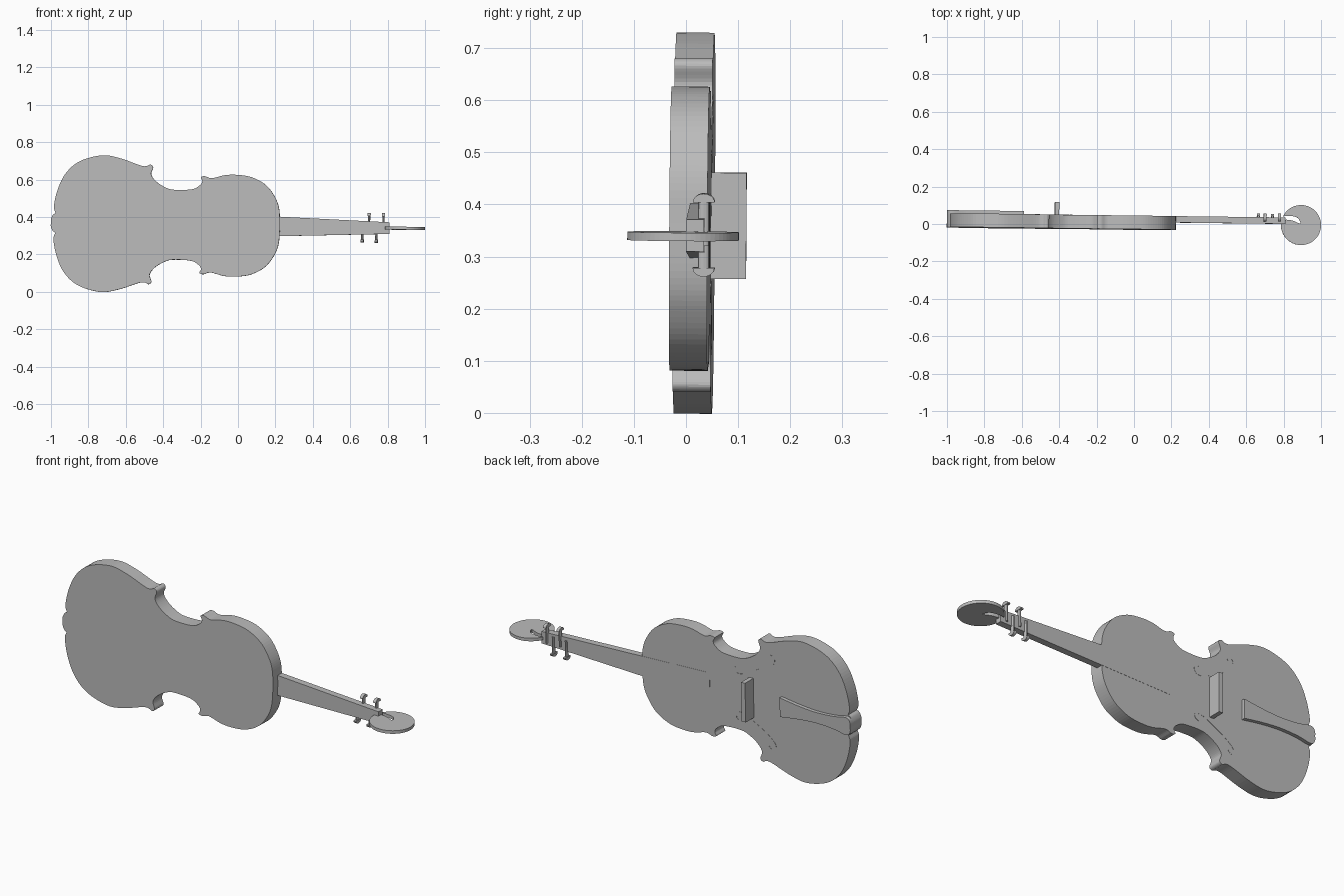
import bpy, bmesh, math
from mathutils import Matrix, Vector

cube = bpy.data.objects.get("Cube")
if cube:
    bpy.data.objects.remove(cube, do_unlink=True)

grey = bpy.data.materials.new("plain grey")
grey.use_nodes = True
tone = (0.5, 0.5, 0.5, 1)
grey.diffuse_color = tone
grey.node_tree.nodes["Principled BSDF"].inputs["Base Color"].default_value = tone

# Instrument frame: x along the neck, y out of the soundboard, z across
FRAME = Matrix(((1, 0.012, 0.0155, 0),
                (-0.012, 1, 0.007, 0.007),
                (-0.0155, -0.007, 1, 0.353),
                (0, 0, 0, 1)))
HALF = 0.0365   # half depth of the body


def spline(pts, steps=6):
    """Smooth open curve through the points."""
    p = [Vector(q) for q in pts]
    p = [2 * p[0] - p[1]] + p + [2 * p[-1] - p[-2]]
    out = []
    for a, b, c, d in zip(p, p[1:], p[2:], p[3:]):
        for i in range(steps):
            t = i / steps
            out.append(0.5 * (2 * b + (c - a) * t + (2 * a - 5 * b + 4 * c - d) * t ** 2
                              + (3 * b - a - 3 * c + d) * t ** 3))
    return out + [p[-2]]


def mirrored(half):
    """Close an upper outline with its reflection across the long axis."""
    low = [Vector((q[0], -q[1])) for q in reversed(half) if abs(q[1]) > 0.0005]
    return list(half) + low


def prism(name, pts, lo, hi, axis="y"):
    """Extrude a flat outline from lo to hi along y or z of the instrument."""
    bm = bmesh.new()

    def place(q, d):
        return (q[0], d, q[1]) if axis == "y" else (q[0], q[1], d)
    bottom = [bm.verts.new(place(q, lo)) for q in pts]
    face = bm.faces.new(bottom)
    extruded = bmesh.ops.extrude_face_region(bm, geom=[face])["geom"]
    shift = Vector(place((0, 0), hi - lo))
    bmesh.ops.translate(bm, vec=shift, verts=[g for g in extruded if isinstance(g, bmesh.types.BMVert)])
    bmesh.ops.recalc_face_normals(bm, faces=bm.faces)
    bm.transform(FRAME)
    mesh = bpy.data.meshes.new(name)
    bm.to_mesh(mesh)
    bm.free()
    mesh.materials.append(grey)
    obj = bpy.data.objects.new(name, mesh)
    bpy.context.collection.objects.link(obj)
    return obj


def box(name, x0, x1, half, lo, hi):
    return prism(name, [(x0, -half), (x1, -half), (x1, half), (x0, half)], lo, hi)


# Body: end button, lower bout, corners, waist and upper bout
button = [(-1, 0), (-1, 0.02), (-0.99, 0.042), (-0.976, 0.052)]
bouts = [(-0.976, 0.052), (-0.985, 0.09), (-0.966, 0.18), (-0.924, 0.267), (-0.85, 0.332),
         (-0.732, 0.365), (-0.635, 0.351), (-0.529, 0.315), (-0.495, 0.311), (-0.473, 0.32),
         (-0.458, 0.306), (-0.468, 0.268), (-0.442, 0.231), (-0.393, 0.2), (-0.345, 0.187),
         (-0.249, 0.191), (-0.206, 0.214), (-0.194, 0.235), (-0.202, 0.256), (-0.18, 0.262),
         (-0.143, 0.252), (-0.074, 0.269), (-0.01, 0.272), (0.071, 0.26), (0.147, 0.219),
         (0.196, 0.155), (0.219, 0.091), (0.225, 0)]
prism("body", mirrored(spline(button)[:-1] + spline(bouts)), -HALF, HALF)

# Neck and fingerboard in one tapering slab
prism("neck", mirrored([Vector((-0.17, 0.066)), Vector((0.81, 0.031))]), 0.003, HALF + 0.001)

# Tailpiece, pinched in the middle
tail = [(-1, 0), (-1, 0.02), (-0.99, 0.04), (-0.965, 0.045), (-0.9, 0.033),
        (-0.8, 0.028), (-0.7, 0.035), (-0.59, 0.05)]
prism("tailpiece", mirrored(spline(tail)), HALF - 0.005, 0.055)

# Bridge
box("bridge", -0.425, -0.402, 0.102, HALF - 0.005, 0.104)

# Sound holes: thin curling plates, tapered toward the tips
path = spline([(-0.345, 0.145), (-0.32, 0.128), (-0.33, 0.102), (-0.37, 0.105), (-0.44, 0.14),
               (-0.5, 0.175), (-0.54, 0.21), (-0.545, 0.235), (-0.525, 0.245), (-0.508, 0.23)], 5)
rim_a, rim_b = [], []
for i, q in enumerate(path):
    along = (path[min(i + 1, len(path) - 1)] - path[max(i - 1, 0)]).normalized()
    side = Vector((-along.y, along.x)) * (0.003 + 0.005 * math.sin(math.pi * i / (len(path) - 1)))
    rim_a.append(q + side)
    rim_b.append(q - side)
hole = rim_a + rim_b[::-1]
for name, s in (("left", 1), ("right", -1)):
    prism("sound_hole_" + name, [(q.x, q.y * s) for q in hole], HALF - 0.001, HALF + 0.001)

# Tuning pegs: alternating sides, shaft with a half-round head
for i, x in enumerate((0.665, 0.7, 0.74, 0.777)):
    s = -1 if i % 2 == 0 else 1
    ends = sorted((-s * 0.02, s * 0.066))
    ring = [math.tau * k / 12 for k in range(12)]
    prism(f"peg_shaft_{i}", [(x + 0.006 * math.cos(a), 0.036 + 0.011 * math.sin(a)) for a in ring],
          *ends, axis="z")
    arc = [math.pi * k / 12 for k in range(13)]
    head = [(0.036 + 0.021 * math.cos(a), s * (0.063 + 0.017 * math.sin(a))) for a in arc]
    obj = prism(f"peg_head_{i}", [(x, 0)] * 3, 0, 0.01)
    bm = bmesh.new()
    caps = [[bm.verts.new(FRAME @ Vector((x + d, y, z))) for y, z in head] for d in (-0.008, 0.008)]
    for cap in caps:
        bm.faces.new(cap)
    for k in range(len(head)):
        bm.faces.new((caps[0][k - 1], caps[0][k], caps[1][k], caps[1][k - 1]))
    bmesh.ops.recalc_face_normals(bm, faces=bm.faces)
    bm.to_mesh(obj.data)
    bm.free()

# Scroll: flat disc with a curved slot running in from the neck side
start, stop = math.radians(155), math.radians(-193 + 360 - 360)
rim = [start + (stop - start) * k / 64 for k in range(65)]
scroll = [(0.893 + 0.107 * math.cos(a), -0.002 + 0.107 * math.sin(a)) for a in rim]
slot = spline([(0.815, 0.026), (0.848, 0.021), (0.888, 0.006), (0.88, 0.03), (0.858, 0.043), (0.82, 0.047)])
prism("scroll", scroll + [tuple(q) for q in slot], -0.008, 0.008, axis="z")
